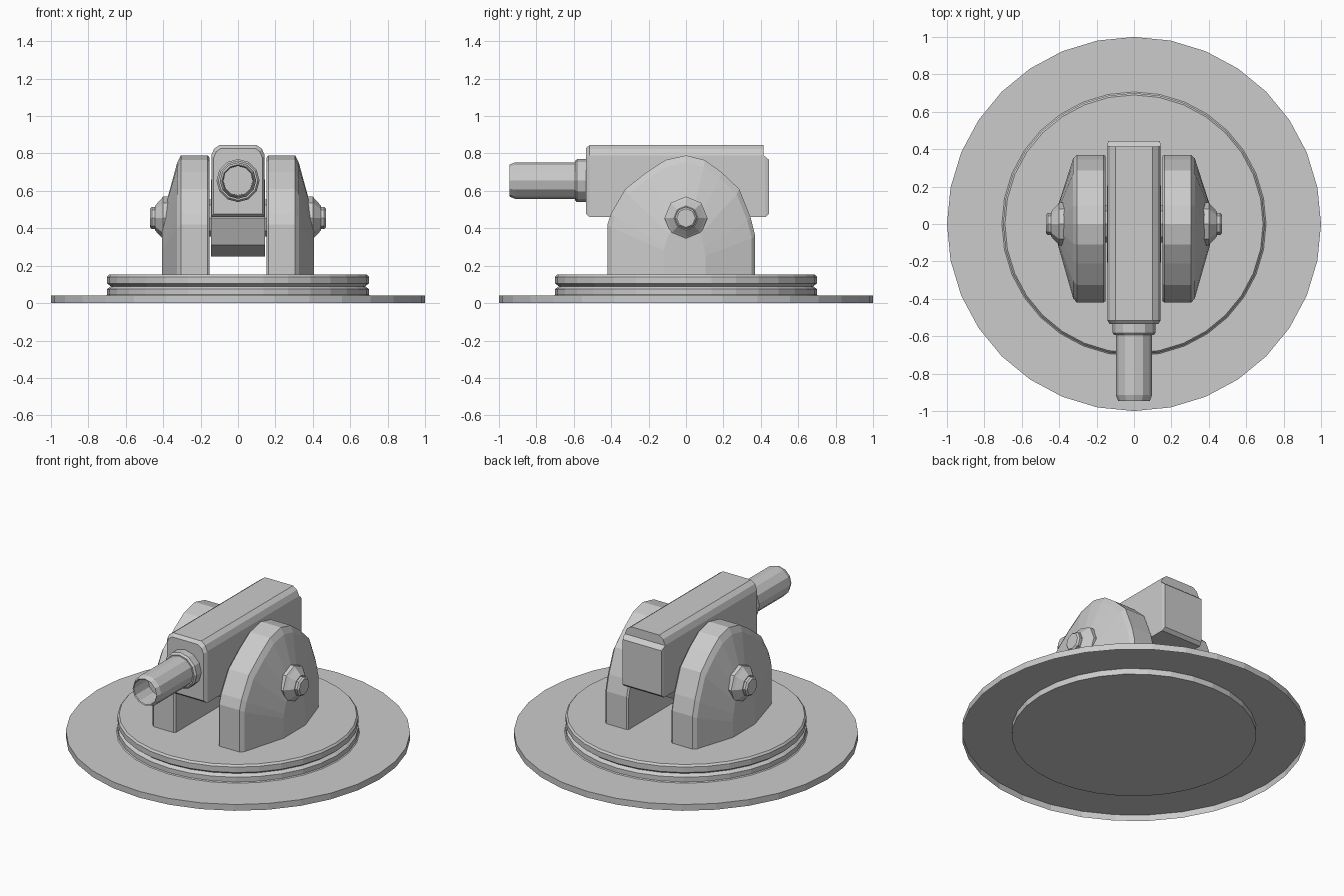
import bpy, bmesh
from math import sin, cos, pi

if "Cube" in bpy.data.objects:
    bpy.data.objects.remove(bpy.data.objects["Cube"])


def loft(name, rings, caps=True, mirror=False):
    """Skin a list of equal-length point rings, with optional end caps."""
    bm = bmesh.new()
    vs = [[bm.verts.new(p) for p in ring] for ring in rings]
    n = len(vs[0])
    for a, b in zip(vs, vs[1:]):
        for i in range(n):
            j = (i + 1) % n
            bm.faces.new((a[i], a[j], b[j], b[i]))
    if caps:
        bm.faces.new(vs[0])
        bm.faces.new(vs[-1])
    bmesh.ops.recalc_face_normals(bm, faces=bm.faces)
    me = bpy.data.meshes.new(name)
    bm.to_mesh(me)
    bm.free()
    ob = bpy.data.objects.new(name, me)
    bpy.context.collection.objects.link(ob)
    if mirror:
        ob.modifiers.new("mirror", 'MIRROR').use_mirror_merge = False
    return ob


def lathe(name, profile, n, axis='z', centre_z=0.0, **kw):
    """Turn (radius, position) pairs about an axis."""
    rings = []
    for r, h in profile:
        ring = []
        for i in range(n):
            u, v = r * cos(2 * pi * i / n), r * sin(2 * pi * i / n)
            ring.append({'z': (u, v, h), 'y': (v, h, u + centre_z),
                         'x': (h, v, u + centre_z)}[axis])
        rings.append(ring)
    return loft(name, rings, **kw)


# Flat flange with a skirt, open underneath
lathe("flange", [(0.70, 0.04), (1, 0.04), (1, 0)], 32, caps=False)

# Grooved turntable reaching down to the ground
lathe("turntable", [(0.71, 0), (0.71, 0.037), (0.70, 0.045), (0.70, 0.075), (0.68, 0.09),
                    (0.70, 0.105), (0.70, 0.14), (0.69, 0.152)], 32)

# Arched side supports, tapering outwards to the pivot
arch = [(-0.42, 0.15), (-0.42, 0.42), (-0.40, 0.48), (-0.325, 0.61), (-0.21, 0.70),
        (-0.11, 0.765), (0, 0.79), (0.10, 0.765), (0.19, 0.70), (0.285, 0.61),
        (0.345, 0.46), (0.37, 0.36), (0.37, 0.15)]


def arch_ring(x, sy, sz):
    return [(x, y * sy, 0.15 + (z - 0.15) * sz) for y, z in arch]


loft("side_support", [arch_ring(0.152, 0.98, 0.98), arch_ring(0.162, 1, 1),
                      arch_ring(0.305, 1, 1), arch_ring(0.325, 0.95, 0.94),
                      arch_ring(0.405, 0.28, 0.48)], mirror=True)

# Pivot nuts and bolts
lathe("pivot_nut", [(0.115, 0.35), (0.115, 0.40), (0.10, 0.412), (0.065, 0.445)],
      8, 'x', 0.455, mirror=True)
lathe("pivot_bolt", [(0.06, 0.42), (0.06, 0.46), (0.05, 0.47)],
      8, 'x', 0.455, mirror=True)

# Pivot drum under the body, and its axle
lathe("pivot_drum", [(0.205, -0.145), (0.205, 0.145)], 8, 'x', 0.455)
lathe("pivot_axle", [(0.10, -0.20), (0.10, 0.20)], 8, 'x', 0.455)


# Long body with chamfered top and front
def body_ring(y, s=1.0):
    half = [(0.143, 0.46), (0.143, 0.79), (0.128, 0.825), (0.10, 0.845)]
    pts = half + [(-x, z) for x, z in reversed(half)]
    return [(x * s, y, 0.655 + (z - 0.655) * s) for x, z in pts]


loft("body", [body_ring(-0.535, 0.91), body_ring(-0.515), body_ring(0.415)])


# Breech block at the rear
def block_ring(y, hx, z0, z1):
    return [(-hx, y, z0), (hx, y, z0), (hx, y, z1), (-hx, y, z1)]


loft("breech_block", [block_ring(0.413, 0.143, 0.46, 0.79),
                      block_ring(0.425, 0.143, 0.46, 0.782),
                      block_ring(0.445, 0.137, 0.478, 0.765)])

# Barrel collar and hollow barrel
lathe("barrel_collar", [(0.115, -0.52), (0.115, -0.582), (0.105, -0.594)], 12, 'y', 0.655)
lathe("barrel", [(0.097, -0.56), (0.097, -0.915), (0.085, -0.945), (0.08, -0.94),
                 (0.078, -0.80)], 12, 'y', 0.655)
